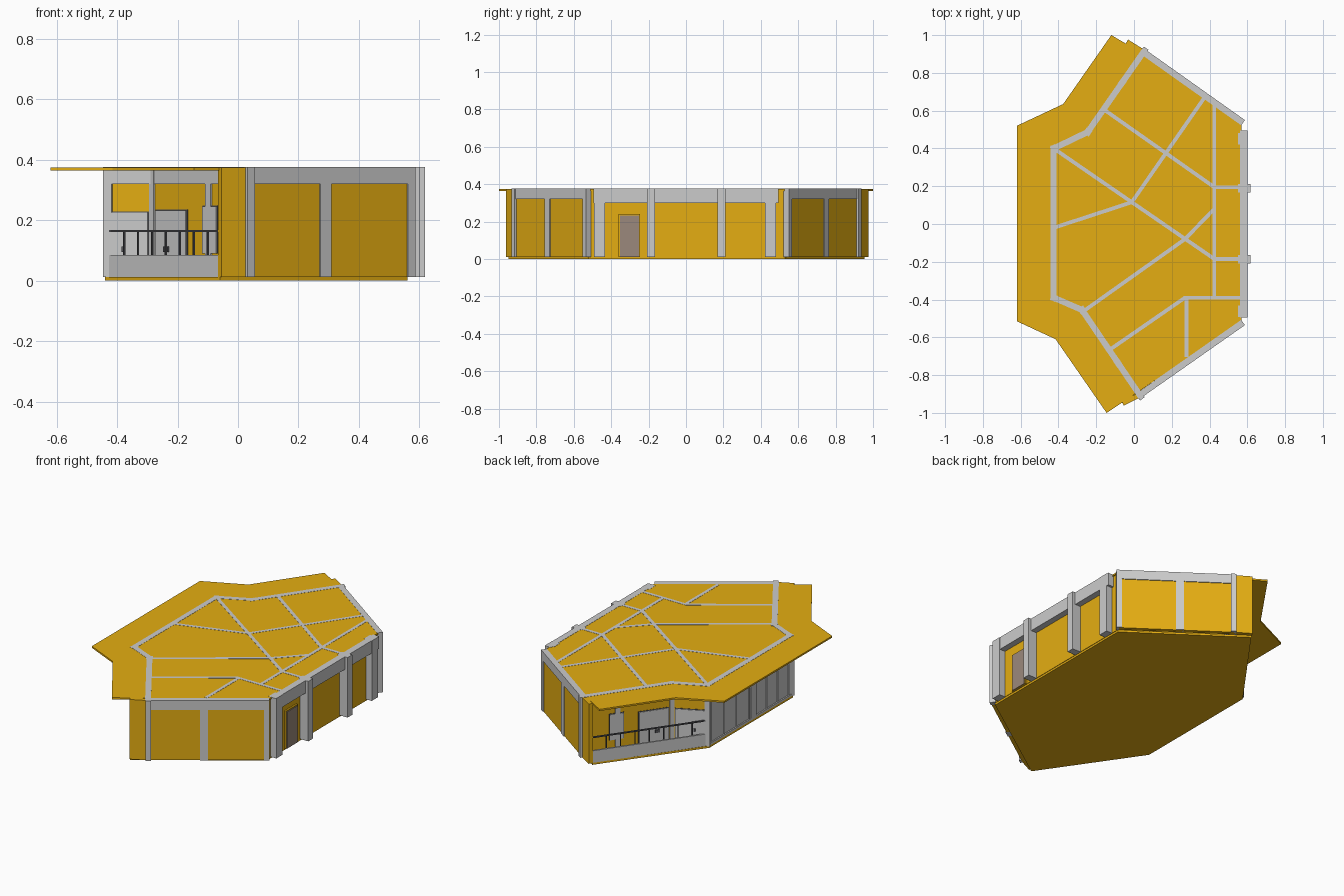
import bpy, bmesh
from mathutils import Vector

if "Cube" in bpy.data.objects:
    bpy.data.objects.remove(bpy.data.objects["Cube"])


def material(name, rgb):
    m = bpy.data.materials.new(name)
    m.diffuse_color = (*rgb, 1)
    m.use_nodes = True
    m.node_tree.nodes["Principled BSDF"].inputs["Base Color"].default_value = m.diffuse_color
    return m


ochre = material("ochre", (0.78, 0.42, 0.006))
dark = material("dark_metal", (0.09, 0.09, 0.1))
door_mat = material("door_brown", (0.33, 0.25, 0.2))
pale = material("pale_glass", (0.75, 0.77, 0.77))


def prism(name, pts, z0, z1, mat=None):
    """Extrude a plan outline between two heights."""
    bm = bmesh.new()
    face = bm.faces.new([bm.verts.new((x, y, z0)) for x, y in pts])
    top = bmesh.ops.extrude_face_region(bm, geom=[face])["geom"]
    bmesh.ops.translate(bm, vec=(0, 0, z1 - z0),
                        verts=[v for v in top if isinstance(v, bmesh.types.BMVert)])
    bmesh.ops.recalc_face_normals(bm, faces=bm.faces)
    me = bpy.data.meshes.new(name)
    bm.to_mesh(me)
    bm.free()
    ob = bpy.data.objects.new(name, me)
    bpy.context.collection.objects.link(ob)
    if mat:
        me.materials.append(mat)
    return ob


def bar(name, p, q, w, z0, z1, mat=None, ext=0.0, a=0.0, b=1.0, off=0.0):
    """Box of plan width w along the part a..b of line p-q, shifted sideways by off."""
    p, q = Vector(p), Vector(q)
    d = (q - p).normalized()
    n = Vector((d.y, -d.x))
    s = p.lerp(q, a) - d * ext + n * off
    e = p.lerp(q, b) + d * ext + n * off
    h = n * w / 2
    return prism(name, [s + h, e + h, e - h, s - h], z0, z1, mat)


def column(name, p, q, t, length, w, z0=0.012, z1=0.376, off=0.0):
    """Post of given length centred at fraction t of line p-q."""
    c = Vector(p).lerp(Vector(q), t)
    d = (Vector(q) - Vector(p)).normalized() * length / 2
    return bar(name, c - d, c + d, w, z0, z1, off=off)


Z0, ZB, ZT = 0.012, 0.32, 0.376

# Floor and roof slabs
prism("floor_slab", [(-.44, -.395), (-.06, -.95), (.56, -.52), (.56, .53),
                     (-.04, .955), (-.44, .405)], 0, Z0, ochre)
prism("roof_slab", [(-.12, 1), (-.375, .635), (-.62, .52), (-.62, -.515), (-.415, -.61),
                    (-.145, -1), (.02, -.89), (.57, -.51), (.57, .54), (.05, .90)],
      .365, .375, ochre)

# Straight right facade: beam, columns, recessed panels, door
bar("right_beam", (.58, -.495), (.58, .495), .04, .30, ZT)
bar("right_panel", (.553, -.51), (.553, .53), .02, Z0, .365, ochre)
for y, w, x1 in ((-.462, .06, .602), (.452, .06, .602), (-.187, .045, .618), (.19, .045, .618)):
    bar("right_column", (.55, y), (x1, y), w, Z0, ZT)
bar("door_frame", (.567, -.36), (.567, -.245), .012, Z0, .24, ochre)
bar("door_leaf", (.571, -.352), (.571, -.252), .012, Z0, .234, door_mat)

# Both ends: diagonal wall with fin, recessed wall, balcony
ends = {
    "front": ((.565, -.53), (.03, -.905), (-.06, -.95), (-.275, -.455), (-.425, -.39), (-.44, -.395)),
    "back": ((.565, .545), (.05, .91), (-.038, .965), (-.245, .487), (-.425, .40), (-.44, .405)),
}
for side, (corner, tip, fin, bend, left, edge) in ends.items():
    s = -1 if side == "back" else 1
    bar(side + "_wall_panel", corner, tip, .024, Z0, .365, ochre)
    bar(side + "_wall_beam", corner, tip, .034, ZB, ZT, ext=.01)
    bar(side + "_fin", tip, fin, .026, Z0, .374, ochre)
    column(side + "_corner_column", corner, tip, 0, .03, .034)
    column(side + "_middle_column", corner, tip, .53, .045, .034)
    column(side + "_tip_column", corner, tip, 1, .03, .05)

    # Recessed balcony wall in two legs
    for p, q in ((tip, bend), (bend, left)):
        bar(side + "_recessed_wall", p, q, .022, Z0, .365, ochre)
        bar(side + "_recessed_beam", p, q, .032, ZB, ZT, ext=.008)
    column(side + "_bend_column", tip, bend, 1, .035, .036)
    column(side + "_left_column", bend, left, 1, .03, .036)
    column(side + "_wall_column", tip, bend, .38, .03, .034)
    # Glazing on the terrace side, with frames and handles
    for p, q, a, b, z0, z1 in ((tip, bend, .62, .95, Z0, .232),
                               (tip, bend, .29, .44, .09, .245),
                               (bend, left, .12, .97, Z0, .225)):
        bar(side + "_opening_frame", p, q, .026, z0, z1 + .004, dark,
            ext=.004, a=a, b=b)
        bar(side + "_opening_glass", p, q, .034, z0, z1, pale, a=a, b=b)
    for p, q, t in ((tip, bend, .8), (bend, left, .62)):
        bar(side + "_handle", p, q, .006, .095, .113, dark, a=t, b=t + .05, off=-.02 * s)

    # Balcony parapet and railing
    bar(side + "_parapet", edge, fin, .01, Z0, .085, off=.008 * -s)
    bar(side + "_top_rail", edge, fin, .009, .161, .168, dark, off=.008 * -s)
    for i in range(9):
        t = .015 + i * .97 / 8
        bar(side + "_rail_post", edge, fin, .006, Z0, .163, dark,
            a=t - .004, b=t + .004, off=.014 * -s)

# Left facade: beam, posts and wide glazing
L0, L1 = (-.425, -.39), (-.425, .40)
bar("left_beam", L0, L1, .032, ZB, ZT, ext=.016)
bar("left_sill", L0, L1, .03, Z0, .025)
column("left_middle_column", L0, L1, .47, .05, .032)
for a, b in ((.03, .43), (.51, .97)):
    bar("left_glass", L0, L1, .014, .025, ZB, a=a, b=b)
    for k in range(4):
        t = a + (b - a) * k / 3
        bar("left_mullion", L0, L1, .022, .025, ZB, a=t - .005, b=t + .005)

# Inner partitions: ochre walls topped by grey beams showing on the roof
lines = [
    [(-.165, .61), (.425, .195), (.6, .195)],
    [(-.425, .40), (.425, -.185), (.6, -.185)],
    [(.37, .665), (-.012, .115), (-.425, -.02)],
    [(.425, .08), (.27, -.08), (-.265, -.46)],
    [(.425, .63), (.425, -.39)],
    [(.56, -.39), (.27, -.39), (-.135, -.67)],
    [(.278, -.39), (.278, -.70)],
]
for line in lines:
    for p, q in zip(line, line[1:]):
        inner = q if q[0] < .59 else (.55, q[1])
        bar("partition_wall", p, inner, .014, Z0, .365, ochre)
        bar("partition_beam", p, inner, .02, ZB, ZT, ext=.004)
